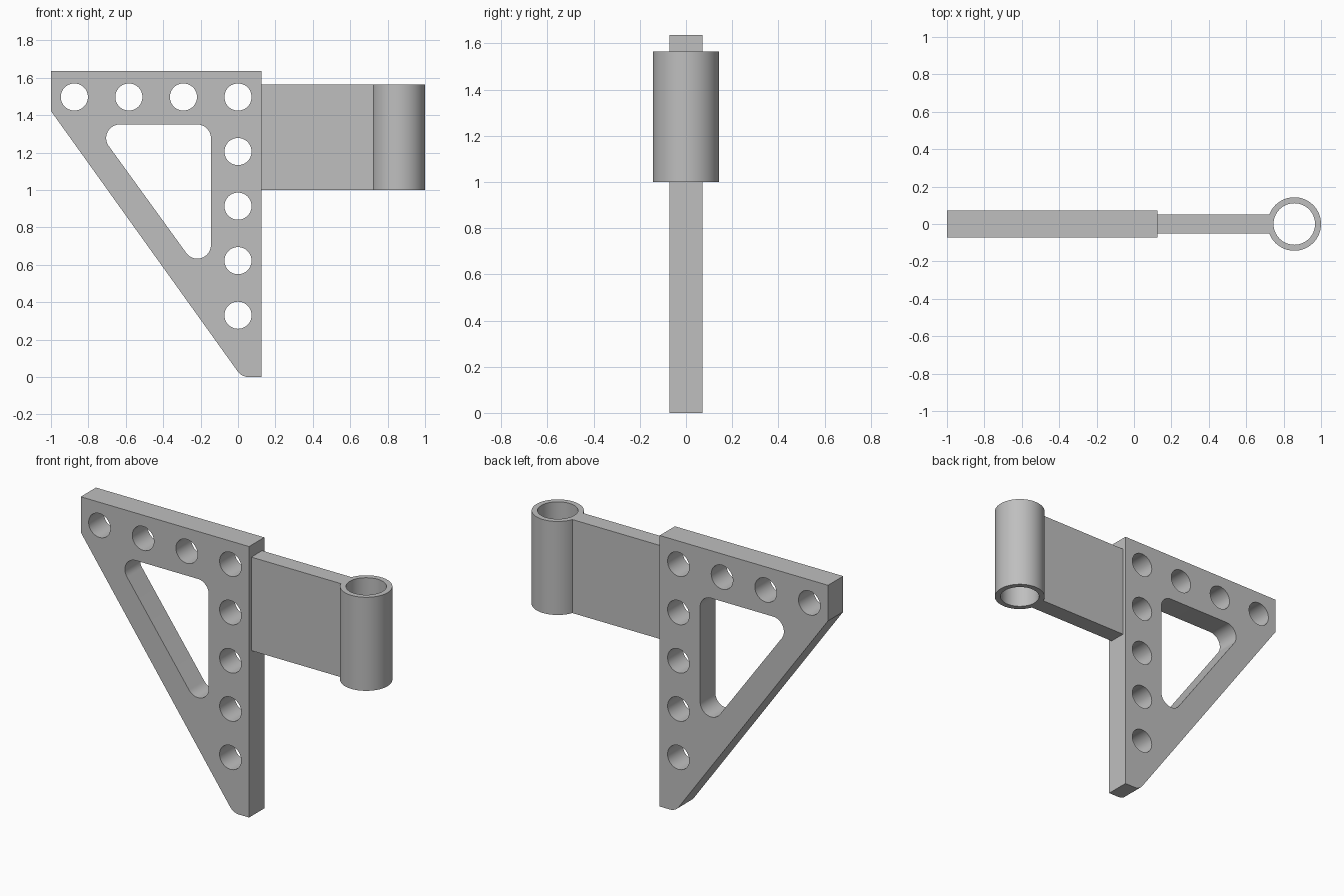
import bpy, bmesh
from math import pi, sin, cos, asin, atan2, radians
from mathutils import Matrix

cube = bpy.data.objects.get("Cube")
if cube:
    bpy.data.objects.remove(cube, do_unlink=True)

# Single grey metal
grey = bpy.data.materials.new("grey_metal")
grey.use_nodes = True
colour = (0.52, 0.52, 0.52, 1)
grey.diffuse_color = colour
grey.node_tree.nodes["Principled BSDF"].inputs["Base Color"].default_value = colour


def arc(cx, cy, r, start, end, steps):
    """Points along an arc, angles in radians."""
    angles = [start + (end - start) * i / steps for i in range(steps + 1)]
    return [(cx + r * cos(a), cy + r * sin(a)) for a in angles]


def circle(cx, cy, r, sides=48):
    return arc(cx, cy, r, 0, 2 * pi, sides)[:-1]


def extruded(name, loops, depth, matrix):
    """Solid from an outline and its holes, extruded evenly about its plane."""
    curve = bpy.data.curves.new(name + "_profile", "CURVE")
    curve.dimensions = "2D"
    curve.fill_mode = "BOTH"
    curve.extrude = depth / 2
    for loop in loops:
        spline = curve.splines.new("POLY")
        spline.points.add(len(loop) - 1)
        for point, (x, y) in zip(spline.points, loop):
            point.co = (x, y, 0, 1)
        spline.use_cyclic_u = True
    helper = bpy.data.objects.new(name + "_profile", curve)
    bpy.context.collection.objects.link(helper)
    graph = bpy.context.evaluated_depsgraph_get()
    mesh = bpy.data.meshes.new_from_object(helper.evaluated_get(graph))
    bpy.data.objects.remove(helper, do_unlink=True)
    bpy.data.curves.remove(curve)

    bm = bmesh.new()
    bm.from_mesh(mesh)
    bmesh.ops.remove_doubles(bm, verts=bm.verts, dist=1e-5)
    bmesh.ops.transform(bm, matrix=matrix, verts=bm.verts)
    bmesh.ops.recalc_face_normals(bm, faces=bm.faces)
    bm.to_mesh(mesh)
    bm.free()
    mesh.name = name
    mesh.materials.clear()
    mesh.materials.append(grey)
    mesh.shade_smooth()
    mesh.set_sharp_from_angle(angle=radians(30))
    obj = bpy.data.objects.new(name, mesh)
    bpy.context.collection.objects.link(obj)
    return obj


# Gusset plate: outline with a rounded foot
r = 0.0725
top, right, left = 1.637, 0.125, -1.0
slope = atan2(1.42, 1.02)                  # steepness of the diagonal edge
normal = pi + (pi / 2 - slope)             # direction facing away from the diagonal
foot = arc(0.057, r, r, normal, 1.5 * pi, 8)
outline = [(right, top), (left, top), (left, 1.422)] + foot + [(right, 0)]

# Triangular window with rounded corners
window = (arc(-0.2175, 1.2775, r, 0, pi / 2, 12)
          + arc(-0.6325, 1.2775, r, pi / 2, normal, 16)
          + arc(-0.2175, 0.705, r, normal, 2 * pi, 16))

# Evenly spaced bolt holes along the top and down the upright
pitch, corner = 0.2917, 1.497
holes = [circle(-pitch * i, corner, r) for i in range(4)]
holes += [circle(0, corner - pitch * i, r) for i in range(1, 5)]
extruded("gusset_plate", [outline, window] + holes, 0.145,
         Matrix.Rotation(pi / 2, 4, "X"))

# Arm flowing into a vertical open tube
tube_x, outer, inner, half_arm = 0.857, 0.143, 0.111, 0.051
join = pi - asin(half_arm / outer)
arm = [(right, half_arm), (right, -half_arm)] + arc(tube_x, 0, outer, -join, join, 64)
extruded("arm_and_tube", [arm, circle(tube_x, 0, inner, 64)], 0.565,
         Matrix.Translation((0, 0, 1.2825)))
